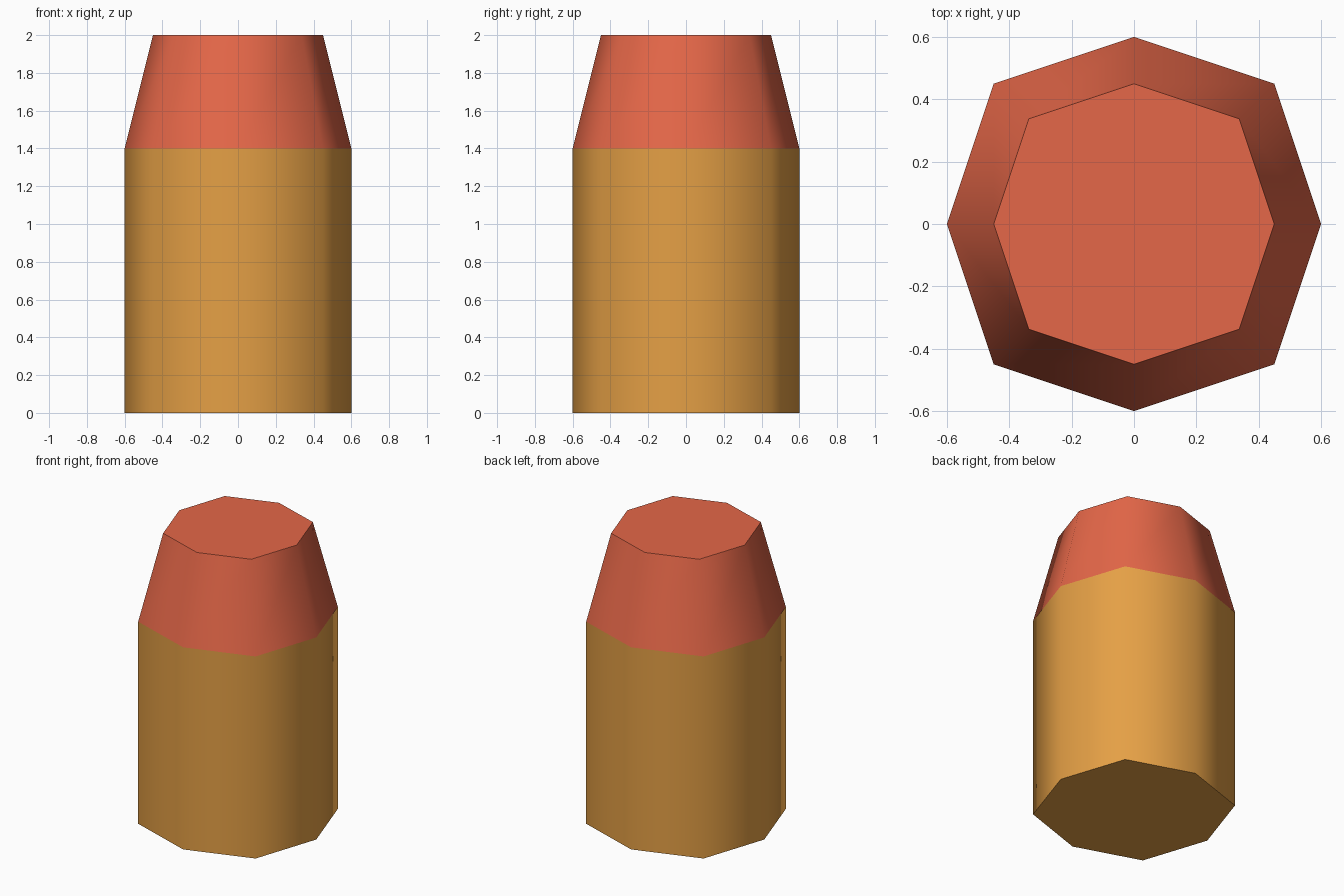
import bpy
import bmesh
from math import radians

cube = bpy.data.objects.get("Cube")
if cube:
    bpy.data.objects.remove(cube, do_unlink=True)


def make_material(name, color):
    mat = bpy.data.materials.new(name)
    mat.use_nodes = True
    mat.diffuse_color = (*color, 1)
    mat.node_tree.nodes["Principled BSDF"].inputs["Base Color"].default_value = (*color, 1)
    return mat


# Uneven octagon: four points on the axes, four pulled-out diagonal corners
OCTAGON = [(1, 0), (.75, .75), (0, 1), (-.75, .75),
           (-1, 0), (-.75, -.75), (0, -1), (.75, -.75)]


def octagon_section(name, bottom, top, material, cap_bottom=False, cap_top=False):
    """Smooth-sided section between two (radius, height) octagon rings."""
    bm = bmesh.new()
    low, high = [[bm.verts.new((x * r, y * r, z)) for x, y in OCTAGON]
                 for r, z in (bottom, top)]
    for i in range(len(OCTAGON)):
        j = (i + 1) % len(OCTAGON)
        bm.faces.new((low[i], low[j], high[j], high[i]))
    if cap_bottom:
        bm.faces.new(low[::-1])
    if cap_top:
        bm.faces.new(high)
    mesh = bpy.data.meshes.new(name)
    bm.to_mesh(mesh)
    bm.free()
    mesh.materials.append(material)
    obj = bpy.data.objects.new(name, mesh)
    bpy.context.collection.objects.link(obj)
    bpy.ops.object.select_all(action="DESELECT")
    obj.select_set(True)
    bpy.context.view_layer.objects.active = obj
    bpy.ops.object.shade_smooth_by_angle(angle=radians(60))
    return obj


brass = make_material("brass_orange", (.78, .35, .06))
red = make_material("tip_red", (.78, .135, .065))

# Straight casing and tapered, flat-ended tip
octagon_section("casing", (.6, 0), (.6, 1.4), brass, cap_bottom=True)
octagon_section("tip", (.6, 1.4), (.45, 2), red, cap_top=True)
